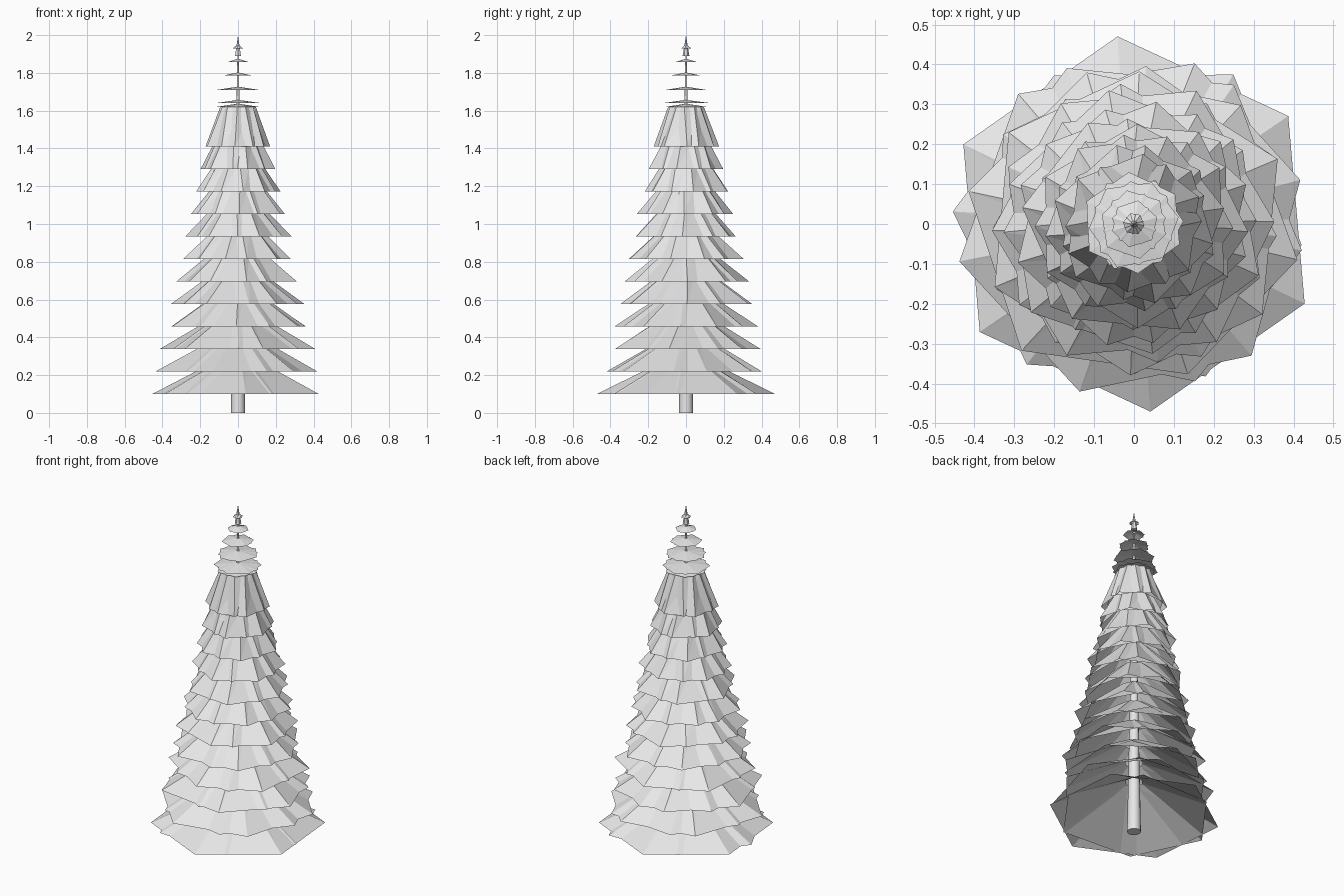
import bpy, bmesh, math, random

if "Cube" in bpy.data.objects:
    bpy.data.objects.remove(bpy.data.objects["Cube"])

random.seed(11)

grey = bpy.data.materials.new("plain grey")
grey.diffuse_color = (0.8, 0.8, 0.8, 1)
grey.use_nodes = True
grey.node_tree.nodes["Principled BSDF"].inputs["Base Color"].default_value = grey.diffuse_color


def finish(name, bm):
    mesh = bpy.data.meshes.new(name)
    bm.to_mesh(mesh)
    bm.free()
    mesh.materials.append(grey)
    obj = bpy.data.objects.new(name, mesh)
    bpy.context.collection.objects.link(obj)
    return obj


def skirt(bm, z, height, r_out, r_in, turn, twist=0.0, jitter=0.04):
    """Open six-sided skirt with a level lower rim."""
    low, high = [], []
    for i in range(6):
        a = turn + i * math.tau / 6
        r = r_out * (1 + random.uniform(-jitter, jitter * 0.3))
        b = a + random.uniform(-jitter, jitter)
        low.append(bm.verts.new((r * math.cos(b), r * math.sin(b), z)))
        high.append(bm.verts.new((r_in * math.cos(a + twist), r_in * math.sin(a + twist), z + height)))
    for i in range(6):
        j = (i + 1) % 6
        bm.faces.new((low[i], low[j], high[j]))
        bm.faces.new((low[i], high[j], high[i]))


# Tapered trunk running up to the tip
bm = bmesh.new()
bmesh.ops.create_cone(bm, cap_ends=True, segments=12, radius1=0.038, radius2=0.002, depth=1.98)
bmesh.ops.translate(bm, verts=bm.verts, vec=(0, 0, 0.99))
trunk = finish("trunk", bm)
with bpy.context.temp_override(object=trunk, active_object=trunk,
                               selected_objects=[trunk], selected_editable_objects=[trunk]):
    bpy.ops.object.shade_smooth_by_angle(angle=math.radians(40))

# Twelve large branch tiers, each two overlapping hexagonal skirts
for k in range(12):
    t = k / 11
    bm = bmesh.new()
    z = 0.10 + 0.119 * k
    r = 0.472 - 0.292 * t
    r_in = 0.05 + 0.045 * t
    turn = math.radians(35 + 37 * k)
    skirt(bm, z, 0.21, r, r_in, turn, 0.1, 0.0 if k == 0 else 0.05)
    skirt(bm, z, 0.21, r * 0.95, r_in, turn + math.radians(random.uniform(18, 40)), -0.1, 0.06)
    finish(f"branch_tier_{k + 1}", bm)

# Thin flat tiers near the top
for k, (z, r) in enumerate([(1.62, 0.12), (1.64, 0.13), (1.71, 0.115),
                            (1.785, 0.088), (1.857, 0.06), (1.93, 0.028)]):
    bm = bmesh.new()
    for s in range(2):
        skirt(bm, z, 0.016, r * (1 - 0.06 * s), 0.008, 0.6 * k + 0.5 * s, 0.1, 0.06)
    finish(f"top_tier_{k + 1}", bm)

# Pointed tip
bm = bmesh.new()
bmesh.ops.create_cone(bm, cap_ends=True, segments=6, radius1=0.018, radius2=0, depth=0.11)
bmesh.ops.translate(bm, verts=bm.verts, vec=(0, 0, 1.945))
finish("tip", bm)
